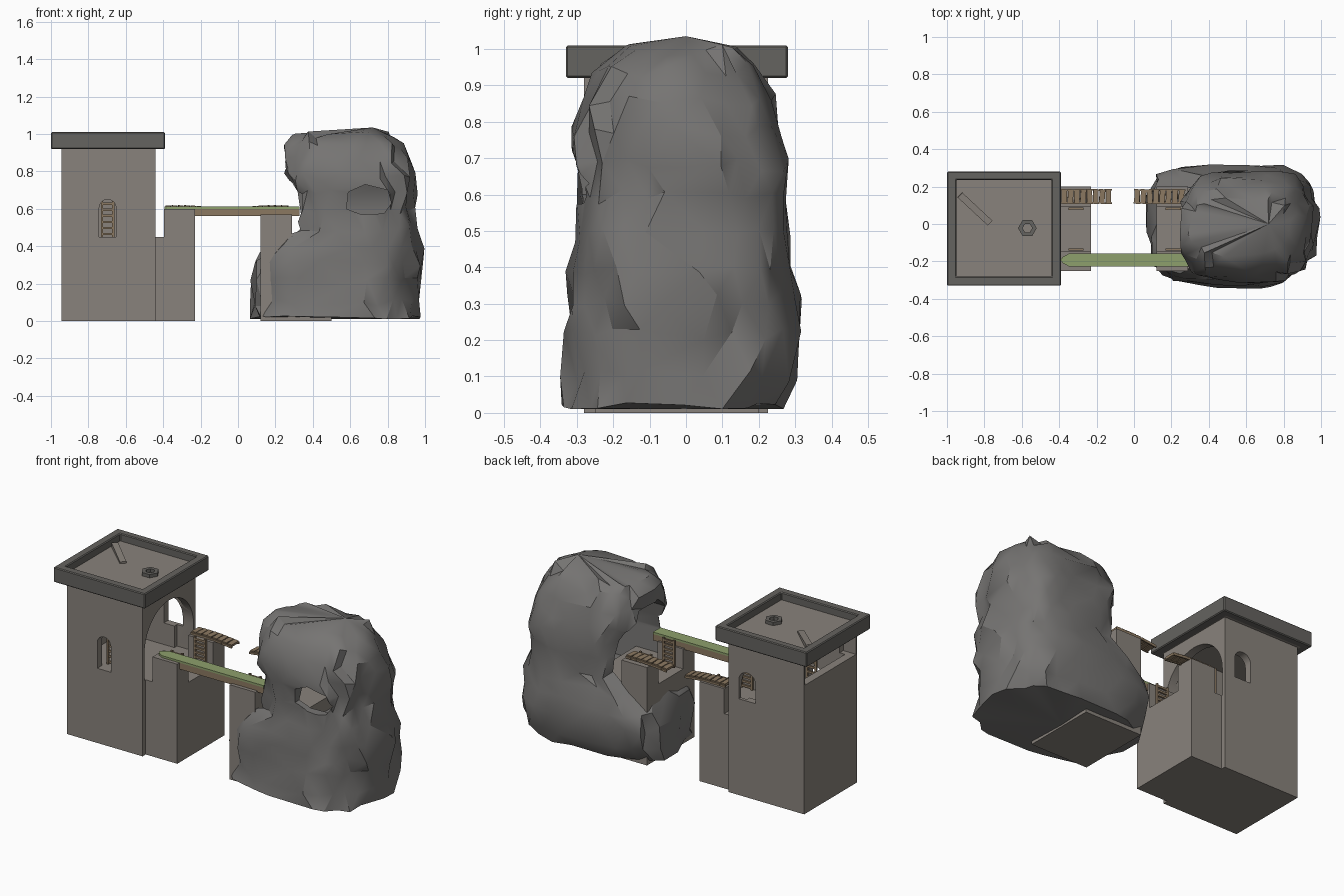
import bpy, bmesh, math, random
from mathutils import Vector, Matrix

if "Cube" in bpy.data.objects:
    bpy.data.objects.remove(bpy.data.objects["Cube"])

random.seed(7)


def mat(name, rgb):
    m = bpy.data.materials.new(name)
    m.diffuse_color = (*rgb, 1)
    m.use_nodes = True
    m.node_tree.nodes["Principled BSDF"].inputs["Base Color"].default_value = m.diffuse_color
    return m


STONE = mat("stone", (0.25, 0.225, 0.2))
DARK = mat("dark_stone", (0.13, 0.125, 0.115))
ROCK = mat("rock_grey", (0.18, 0.175, 0.17))
WOOD = mat("wood", (0.26, 0.19, 0.12))
MOSS = mat("moss", (0.27, 0.35, 0.15))


def finish(name, bm, m):
    bmesh.ops.recalc_face_normals(bm, faces=bm.faces)
    me = bpy.data.meshes.new(name)
    bm.to_mesh(me)
    bm.free()
    ob = bpy.data.objects.new(name, me)
    bpy.context.collection.objects.link(ob)
    me.materials.append(m)
    return ob


def add_box(bm, lo, hi):
    c = [(a + b) / 2 for a, b in zip(lo, hi)]
    s = [b - a for a, b in zip(lo, hi)]
    bmesh.ops.create_cube(bm, size=1, matrix=Matrix.Translation(c) @ Matrix.Diagonal((*s, 1)))


def boxes(name, m, *spans):
    bm = bmesh.new()
    for x0, x1, y0, y1, z0, z1 in spans:
        add_box(bm, (x0, y0, z0), (x1, y1, z1))
    return finish(name, bm, m)


def prism(name, pts, axis, a, b, m):
    """Extrude a (u, z) or (x, y) profile along an axis from a to b."""
    def place(u, v, w):
        return {"x": (w, u, v), "y": (u, w, v), "z": (u, v, w)}[axis]
    bm = bmesh.new()
    f = bm.faces.new([bm.verts.new(place(u, v, a)) for u, v in pts])
    r = bmesh.ops.extrude_face_region(bm, geom=[f])
    shift = Vector(place(0, 0, b - a))
    for v in r["geom"]:
        if isinstance(v, bmesh.types.BMVert):
            v.co += shift
    return finish(name, bm, m)


def arch(u0, u1, z0, top, n=14):
    c, r = (u0 + u1) / 2, (u1 - u0) / 2
    return [(u0, z0), (u1, z0)] + [(c + r * math.cos(math.pi * i / n), top - r + r * math.sin(math.pi * i / n))
                                   for i in range(n + 1)]


def cut(ob, *cutters):
    bpy.context.view_layer.objects.active = ob
    for c in cutters:
        md = ob.modifiers.new("cut", "BOOLEAN")
        md.operation, md.solver, md.object = "DIFFERENCE", "EXACT", c
        bpy.ops.object.modifier_apply(modifier=md.name)
        bpy.data.objects.remove(c)


def smooth(ob, angle):
    bpy.ops.object.select_all(action="DESELECT")
    ob.select_set(True)
    bpy.context.view_layer.objects.active = ob
    bpy.ops.object.shade_smooth_by_angle(angle=math.radians(angle))


# hollow tower with arched doorway, two windows and a slot under the roof
tower = boxes("tower", STONE, (-.945, -.44, -.28, .225, 0, .92))
cut(tower,
    boxes("room", STONE, (-.895, -.49, -.235, .18, .45, .95)),
    prism("door", arch(-.262, .205, .45, .845, 20), "x", -.55, -.4, STONE),
    prism("front_hole", arch(-.742, -.652, .45, .65), "y", -.35, -.2, STONE),
    prism("back_hole", arch(-.62, -.51, .58, .75), "y", .12, .3, STONE),
    boxes("slot", STONE, (-1, -.86, -.27, .215, .775, .95)))
smooth(tower, 30)

# roof slab and parapet ring
boxes("roof_slab", STONE, (-.96, -.43, -.295, .24, .92, .965))
parapet = boxes("parapet", DARK, (-1, -.39, -.33, .28, .92, 1.01))
cut(parapet, boxes("parapet_hole", DARK, (-.95, -.44, -.28, .235, .9, 1.1)))
bev = parapet.modifiers.new("bevel", "BEVEL")
bev.width, bev.segments = .005, 1

# hexagonal ring and loose plank on the roof
hexa = lambda r: [(-.57 + r * math.cos(math.pi * i / 3), -.022 + r * math.sin(math.pi * i / 3)) for i in range(6)]
ring = prism("hex_ring", hexa(.05), "z", .96, .985, DARK)
cut(ring, prism("hex_hole", hexa(.026), "z", .95, 1, DARK))
plank = boxes("roof_plank", STONE, (-.11, .11, -.018, .018, -.012, .012))
plank.location = (-.85, .08, .972)
plank.rotation_euler = (0, math.radians(4), math.radians(-43))

# twin-post landings on each side of the gap
boxes("tower_landing", STONE, (-.445, -.23, -.25, .2, 0, .45),
      (-.395, -.23, .09, .2, .44, .6), (-.395, -.23, -.25, -.145, .44, .6))
boxes("cave_landing", STONE, (.12, .5, -.25, .2, 0, .45),
      (.12, .29, .09, .2, .44, .59), (.12, .29, -.25, -.145, .44, .57))


# ladders: two rails and rungs
def ladder(name, x, y, z0, z1, w=.07, rungs=6):
    parts = [(x + s * w / 2 - .006, x + s * w / 2 + .006, y - .006, y + .006, z0, z1) for s in (-1, 1)]
    for i in range(rungs):
        z = z0 + (i + .5) * (z1 - z0) / rungs
        parts.append((x - w / 2, x + w / 2, y - .005, y + .005, z - .006, z + .006))
    boxes(name, WOOD, *parts)


for side, x in (("tower", -.31), ("cave", .21)):
    ladder(side + "_ladder_back", x, .082, .45, .61)
    ladder(side + "_ladder_front", x, -.137, .45, .61)
ladder("room_ladder", -.697, -.2, .45, .9, .06, 14)

# mossy beam bridge with a rounded tower end
half = [(-.345, -.228), (.33, -.228), (.33, -.157), (-.345, -.157), (-.38, -.175), (-.392, -.193), (-.38, -.21)]
prism("beam", half, "z", .562, .6, WOOD)
prism("beam_moss", half, "z", .6, .612, MOSS)


# broken plank bridge: planks on sagging side ropes
def broken_bridge(name, x0, x1, n=8):
    bm = bmesh.new()
    step = (x1 - x0) / n
    for i in range(n):
        t = (i + .5) / n
        z = .612 - .03 * max(0, t - .4) ** 1.5
        new = len(bm.verts)
        add_box(bm, (-abs(step) * .43, -.034, -.007), (abs(step) * .43, .034, .007))
        for y in (-.035, .035):
            add_box(bm, (-abs(step) * .55, y - .004, -.012), (abs(step) * .55, y + .004, .0))
        bm.verts.ensure_lookup_table()
        M = (Matrix.Translation((x0 + step * (i + .5), .147, z))
             @ Matrix.Rotation(random.uniform(-.08, .08), 4, "Z")
             @ Matrix.Rotation(math.copysign(.12 * t, step), 4, "Y"))
        bmesh.ops.transform(bm, matrix=M, verts=bm.verts[new:])
    finish(name, bm, WOOD)


broken_bridge("broken_bridge_tower", -.39, -.12)
broken_bridge("broken_bridge_cave", .27, 0)

# faceted rock: jittered rings (z, x0, x1, y0, y1)
LEVELS = [(.01, .07, .96, -.34, .28), (.1, .055, .98, -.335, .31), (.21, .055, .975, -.33, .335),
          (.31, .07, .98, -.325, .325), (.4, .15, .98, -.32, .30), (.49, .27, .96, -.315, .29),
          (.59, .28, .94, -.305, .285), (.68, .255, .95, -.31, .3), (.77, .235, .945, -.305, .275),
          (.86, .245, .91, -.29, .25), (.94, .255, .875, -.25, .2), (.995, .30, .83, -.17, .14)]
N = 24
bm = bmesh.new()
rings = []
for k, (z, x0, x1, y0, y1) in enumerate(LEVELS):
    row = []
    for i in range(N):
        a = 2 * math.pi * (i + .5 * (k % 2) + random.uniform(-.25, .25)) / N
        c, s = math.cos(a), math.sin(a)
        f = 1 + random.uniform(-.085, .045)
        x = (x0 + x1) / 2 + (x1 - x0) / 2 * math.copysign(abs(c) ** .65, c) * f
        y = (y0 + y1) / 2 + (y1 - y0) / 2 * math.copysign(abs(s) ** .65, s) * f
        dz = random.uniform(-.022, .022) if k else random.uniform(0, .02)
        row.append(bm.verts.new((x, y, z + dz)))
    rings.append(row)
for k in range(len(rings) - 1):
    for i in range(N):
        j = (i + 1) % N
        a, b, c, d = rings[k][i], rings[k][j], rings[k + 1][j], rings[k + 1][i]
        tris = ((a, b, d), (b, c, d)) if k % 2 == 0 else ((a, b, c), (a, c, d))
        for t in tris:
            bm.faces.new(t)
for row, p in ((rings[0], (.5, 0, .01)), (rings[-1], (.72, 0, 1.035))):
    tip = bm.verts.new(p)
    for i in range(N):
        bm.faces.new((row[i], row[(i + 1) % N], tip))
rock = finish("rock", bm, ROCK)

# cave mouth facing the tower and a lookout hole in front
cut(rock,
    prism("cave", [(-.235, .37), (.19, .37), (.205, .6), (.17, .74), (.07, .84), (-.1, .85), (-.21, .76), (-.245, .6)],
          "x", -.05, .84, ROCK),
    prism("lookout", [(.58, .6), (.66, .57), (.78, .575), (.82, .63), (.8, .7), (.68, .73), (.59, .69)],
          "y", -.5, 0, ROCK))
smooth(rock, 32)
